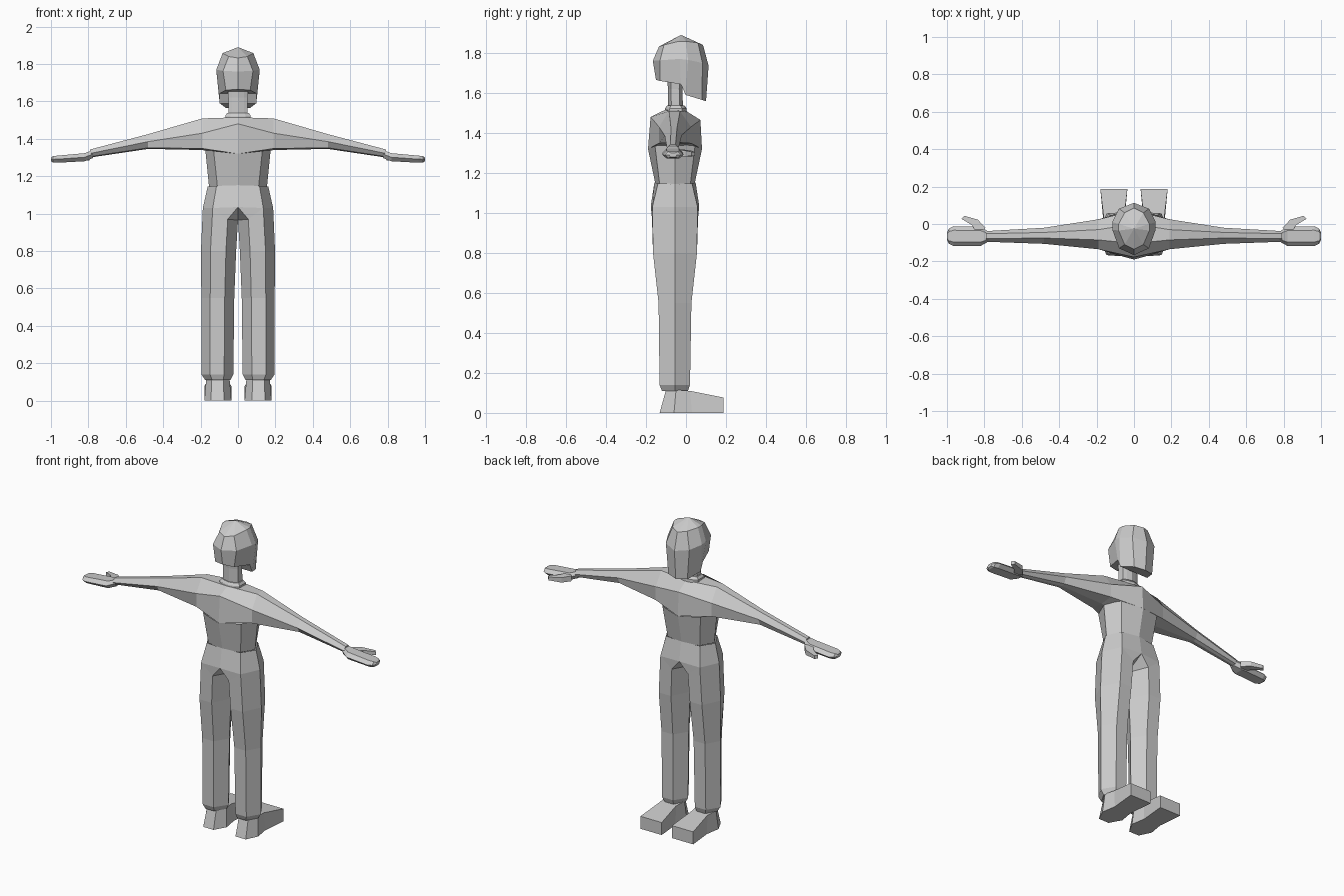
import bpy, bmesh


def loft(name, rings, closed=True, cap_start=False, cap_end=False):
    """Skin rings of points (right half), then mirror to the other side."""
    bm = bmesh.new()
    rows = [[bm.verts.new(p) for p in ring] for ring in rings]
    n = len(rows[0])
    for a, b in zip(rows, rows[1:]):
        for i in range(n if closed else n - 1):
            j = (i + 1) % n
            bm.faces.new((a[i], a[j], b[j], b[i]))
    if cap_start:
        bm.faces.new(rows[0])
    if cap_end:
        bm.faces.new(rows[-1])
    # mirrored half
    geom = bm.verts[:] + bm.edges[:] + bm.faces[:]
    new = bmesh.ops.duplicate(bm, geom=geom)["geom"]
    for v in new:
        if isinstance(v, bmesh.types.BMVert):
            v.co.x *= -1
    bmesh.ops.remove_doubles(bm, verts=bm.verts[:], dist=0.0008)
    bmesh.ops.recalc_face_normals(bm, faces=bm.faces[:])
    me = bpy.data.meshes.new(name)
    bm.to_mesh(me)
    bm.free()
    ob = bpy.data.objects.new(name, me)
    bpy.context.collection.objects.link(ob)
    return ob


def leg_ring(z, x_in, x_out, y0, y1):
    w, ym = x_out - x_in, (y0 + y1) / 2
    a, b = x_out - w * .27, x_in + w * .29
    return [(x_out, ym, z), (a, y0, z), (b, y0, z), (x_in, ym, z), (b, y1, z), (a, y1, z)]


def at_x(x, pts):
    return [(x, y, z) for y, z in pts]


def at_z(z, pts):
    return [(x, y, z) for x, y in pts]


# trousers: leg rings, then crotch and waist
loft("trousers", [
    leg_ring(.11, .04, .175, -.12, .01),
    leg_ring(.14, .025, .195, -.132, .02),
    leg_ring(.55, .02, .196, -.137, .027),
    leg_ring(.80, .01, .198, -.165, .055),
    [(.188, -.055, 1.03), (.135, -.168, 1.03), (.055, -.17, .97),
     (0, -.055, .965), (.055, .06, .97), (.135, .058, 1.03)],
    [(.188, -.055, 1.03), (.135, -.168, 1.03), (0, -.176, 1.035),
     (0, -.055, .965), (0, .066, 1.035), (.135, .058, 1.03)],
    [(.162, -.055, 1.145), (.115, -.14, 1.148), (0, -.158, 1.152),
     (0, -.055, 1.152), (0, .048, 1.152), (.115, .03, 1.148)],
], cap_start=True)

# shoes
sole = [(.145, -.132), (.18, -.06), (.165, .03), (.18, .187),
        (.035, .187), (.05, .03), (.035, -.06), (.075, -.132)]
upper = [(.14, -.1, .115), (.17, -.05, .115), (.16, .02, .11), (.18, .187, .077),
         (.035, .187, .077), (.055, .02, .11), (.045, -.05, .115), (.078, -.1, .115)]
loft("shoes", [at_z(0, sole), upper], cap_start=True, cap_end=True)

# lower torso, waist to underarm
loft("torso", [
    at_z(1.145, [(0, -.153), (.11, -.132), (.155, -.055), (.11, .022), (0, .043)]),
    [(0, -.19, 1.32), (.13, -.155, 1.335), (.175, -.055, 1.345), (.13, .045, 1.335), (0, .08, 1.32)],
], closed=False)

# chest, shoulders and sleeves
loft("chest_and_arms", [
    at_x(0, [(-.19, 1.32), (-.177, 1.48), (-.105, 1.515), (0, 1.51),
             (.072, 1.465), (.08, 1.32), (-.055, 1.30)]),
    at_x(.19, [(-.135, 1.348), (-.135, 1.43), (-.085, 1.509), (-.03, 1.509),
               (.025, 1.43), (.025, 1.348), (-.055, 1.34)]),
    at_x(.48, [(-.085, 1.352), (-.106, 1.385), (-.075, 1.425), (-.045, 1.425),
               (-.02, 1.39), (-.035, 1.352), (-.055, 1.346)]),
    at_x(.79, [(-.08, 1.305), (-.095, 1.322), (-.078, 1.343), (-.052, 1.343),
               (-.038, 1.322), (-.045, 1.305), (-.06, 1.30)]),
], cap_end=True)


# hands and thumbs
def flat_hex(x, y0, y1, z0, z1):
    d, zm = (y1 - y0) * .2, (z0 + z1) / 2
    return at_x(x, [(y0, zm), (y0 + d, z1), (y1 - d, z1), (y1, zm), (y1 - d, z0), (y0 + d, z0)])


loft("hands", [
    flat_hex(.775, -.092, -.042, 1.297, 1.34),
    flat_hex(.82, -.117, -.015, 1.28, 1.323),
    flat_hex(.965, -.118, -.012, 1.272, 1.31),
    flat_hex(.99, -.105, -.025, 1.274, 1.307),
    flat_hex(1.0, -.085, -.045, 1.28, 1.30),
], cap_start=True, cap_end=True)


def thumb_ring(x, y, r, z0, z1):
    return [(x + r, y - r, z0), (x + r, y - r, z1), (x - r, y + r, z1), (x - r, y + r, z0)]


loft("thumbs", [
    thumb_ring(.815, -.04, .02, 1.285, 1.318),
    thumb_ring(.85, .008, .015, 1.282, 1.312),
    thumb_ring(.915, .036, .008, 1.285, 1.305),
], cap_start=True, cap_end=True)


# collar and neck
def half_oct(z, rx, y0, y1):
    ym, k = (y0 + y1) / 2, (y1 - y0) * .28
    return [(0, y0, z), (rx * .6, y0 + .008, z), (rx, ym - k, z), (rx, ym + k, z),
            (rx * .6, y1 - .008, z), (0, y1, z)]


loft("collar", [half_oct(1.49, .068, -.108, .005), half_oct(1.523, .068, -.105, .003),
                half_oct(1.537, .058, -.095, -.008)], closed=False, cap_end=True)
loft("neck", [half_oct(1.52, .052, -.09, -.015), half_oct(1.62, .052, -.09, -.018),
              half_oct(1.68, .058, -.095, -.01)], closed=False, cap_end=True)

# head: crown, brow, jaw line, then closed underneath
jaw = [(0, -.15, 1.665), (.065, -.13, 1.66), (.098, -.025, 1.643),
       (.098, -.002, 1.59), (.065, .08, 1.565), (0, .1, 1.558)]
loft("head", [
    [(0, -.025, 1.89)] * 6,
    [(0, -.135, 1.832), (.05, -.11, 1.84), (.082, -.035, 1.858),
     (.082, .0, 1.858), (.05, .06, 1.85), (0, .085, 1.84)],
    [(0, -.166, 1.76), (.08, -.13, 1.763), (.116, -.03, 1.77),
     (.116, .01, 1.765), (.08, .082, 1.75), (0, .113, 1.735)],
    jaw,
    [(0, y, z) for _, y, z in jaw],
], closed=False)
